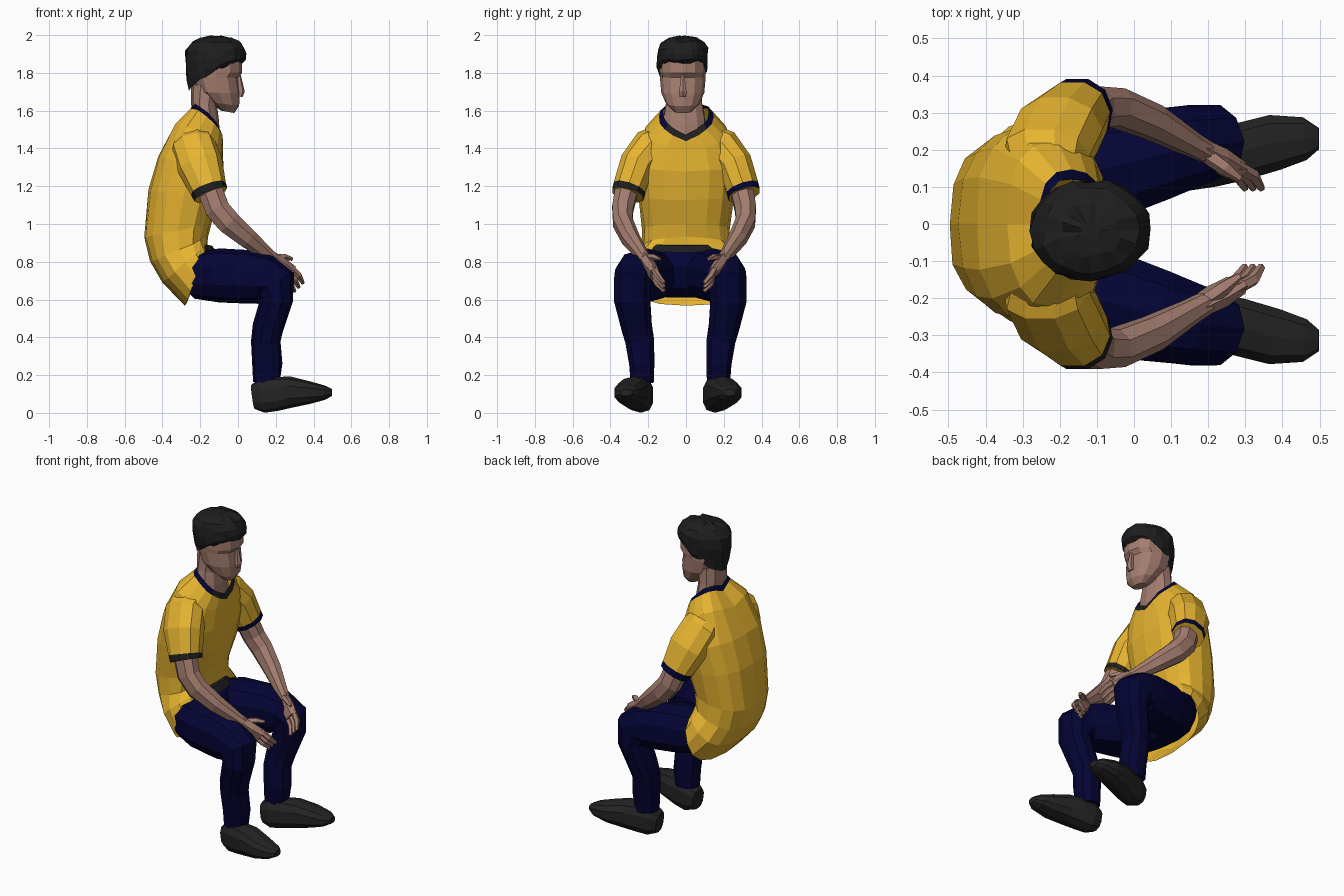
import bpy, bmesh, math, random
from mathutils import Vector

random.seed(4)


def material(name, rgb):
    m = bpy.data.materials.new(name)
    m.diffuse_color = (*rgb, 1)
    return m


YELLOW = material("yellow cloth", (0.80, 0.46, 0.030))
NAVY = material("navy cloth", (0.0012, 0.0012, 0.035))
SKIN = material("skin", (0.37, 0.205, 0.16))
HAIR = material("black hair", (0.013, 0.013, 0.013))
SHOE = material("dark shoe", (0.017, 0.017, 0.017))


def loft(name, rings, mats, band=None, cap=(True, True), jitter=0):
    """Skin rings of points; the faces of row `band` take the second material."""
    bm = bmesh.new()
    rows = [[bm.verts.new(p) for p in ring] for ring in rings]
    n = len(rows[0])
    for k in range(len(rows) - 1):
        for i in range(n):
            j = (i + 1) % n
            f = bm.faces.new((rows[k][i], rows[k][j], rows[k + 1][j], rows[k + 1][i]))
            f.material_index = 1 if k == band else 0
    if cap[0]:
        bm.faces.new(rows[0])
    if cap[1]:
        bm.faces.new(rows[-1])
    for v in bm.verts:
        v.co += Vector([random.uniform(-jitter, jitter) for _ in range(3)])
    bmesh.ops.recalc_face_normals(bm, faces=bm.faces)
    me = bpy.data.meshes.new(name)
    bm.to_mesh(me)
    bm.free()
    for m in mats:
        me.materials.append(m)
    ob = bpy.data.objects.new(name, me)
    bpy.context.collection.objects.link(ob)
    return ob


def power(v, p):
    return math.copysign(abs(v) ** p, v)


def sections(data, n=12, y=0.0, p=0.9):
    """Rings from (front x, front z, back x, back z, half width, side lift)."""
    out = []
    for fx, fz, bx, bz, w, lift in data:
        ring = []
        for i in range(n):
            a = 2 * math.pi * i / n
            c, s = power(math.cos(a), p), power(math.sin(a), p)
            ring.append(((fx + bx) / 2 + c * (fx - bx) / 2, y + w * s,
                         (fz + bz) / 2 + c * (fz - bz) / 2 + lift * abs(s)))
        out.append(ring)
    return out


def tube(data, side=1, y=0.0, n=8, p=0.9):
    """Rings across a path of (x, y, z, sideways radius, other radius)."""
    pts = [Vector((d[0], y + side * d[1], d[2])) for d in data]
    out = []
    for i, d in enumerate(data):
        t = (pts[min(i + 1, len(pts) - 1)] - pts[max(i - 1, 0)]).normalized()
        u = Vector((0, 1, 0))
        u = (u - t * u.dot(t)).normalized()
        v = t.cross(u)
        angles = [2 * math.pi * (k + 0.5) / n for k in range(n)]
        out.append([pts[i] + u * d[3] * power(math.cos(a), p)
                    + v * d[4] * power(math.sin(a), p) for a in angles])
    return out


# Shirt body, with the collar as its first band and an open hem
shirt = loft("shirt", sections([
    (-0.090, 1.475, -0.245, 1.610, 0.122, 0.050),
    (-0.078, 1.440, -0.258, 1.585, 0.146, 0.058),
    (-0.078, 1.38, -0.340, 1.51, 0.225, 0.045),
    (-0.075, 1.28, -0.425, 1.36, 0.268, 0),
    (-0.100, 1.13, -0.472, 1.18, 0.254, 0),
    (-0.140, 1.00, -0.498, 0.93, 0.230, 0),
    (-0.160, 0.93, -0.465, 0.80, 0.238, 0),
    (-0.160, 0.90, -0.400, 0.69, 0.280, 0),
    (-0.160, 0.87, -0.280, 0.565, 0.300, 0)], 16, 0, 0.8),
    [YELLOW, NAVY, HAIR], band=0, cap=(False, False), jitter=0.003)
# Dark point of the collar
for f in shirt.data.polygons:
    if f.material_index == 1 and f.center.x > -0.10:
        f.material_index = 2

# Neck
loft("neck", sections([
    (-0.095, 1.44, -0.240, 1.54, 0.120, 0),
    (-0.100, 1.54, -0.245, 1.61, 0.112, 0),
    (-0.110, 1.62, -0.250, 1.65, 0.100, 0),
    (-0.090, 1.72, -0.250, 1.74, 0.094, 0)], 10, -0.01), [SKIN])

# Head
HY = -0.017
loft("head", sections([
    (-0.020, 1.588, -0.090, 1.60, 0.045, 0),
    (0.006, 1.625, -0.150, 1.645, 0.088, 0),
    (0.010, 1.69, -0.215, 1.70, 0.114, 0),
    (0.000, 1.775, -0.245, 1.78, 0.121, 0),
    (0.022, 1.80, -0.250, 1.81, 0.122, 0),
    (0.020, 1.87, -0.250, 1.87, 0.122, 0),
    (-0.020, 1.94, -0.220, 1.94, 0.090, 0)], 12, HY), [SKIN])
loft("nose", tube([(0.002, 0, 1.79, 0.010, 0.012), (0.014, 0, 1.70, 0.022, 0.022),
                   (0.008, 0, 1.675, 0.020, 0.016)], y=HY, n=6), [SKIN])

# Hair: a rough cap that reaches lower at the nape
loft("hair", sections([
    (0.020, 1.845, -0.258, 1.70, 0.120, 0.035),
    (0.036, 1.865, -0.268, 1.76, 0.132, 0.02),
    (0.042, 1.895, -0.276, 1.85, 0.136, 0.01),
    (0.036, 1.93, -0.274, 1.92, 0.134, 0),
    (0.010, 1.963, -0.245, 1.96, 0.112, 0),
    (-0.040, 1.983, -0.195, 1.983, 0.072, 0),
    (-0.090, 1.993, -0.145, 1.993, 0.025, 0)], 20, HY, 0.95),
    [HAIR], jitter=0.008)

# Pelvis, and the belt that shows under the front hem
loft("trouser_seat", sections([
    (-0.150, 0.61, -0.270, 0.63, 0.150, 0),
    (-0.080, 0.66, -0.340, 0.68, 0.220, 0),
    (-0.060, 0.77, -0.380, 0.77, 0.235, 0),
    (-0.100, 0.84, -0.370, 0.86, 0.205, 0),
    (-0.140, 0.872, -0.340, 0.92, 0.175, 0)], 12, -0.01), [NAVY])
loft("belt", sections([
    (-0.110, 0.852, -0.340, 0.88, 0.190, 0),
    (-0.138, 0.885, -0.330, 0.92, 0.180, 0)], 12, -0.01), [HAIR])

for s, tag in ((1, "left"), (-1, "right")):
    # Sleeve with a dark cuff
    loft(tag + "_sleeve", tube([
        (-0.240, 0.10, 1.455, 0.085, 0.090),
        (-0.235, 0.185, 1.405, 0.105, 0.120),
        (-0.200, 0.255, 1.31, 0.100, 0.122),
        (-0.157, 0.300, 1.187, 0.090, 0.098),
        (-0.144, 0.309, 1.156, 0.088, 0.094)], s, n=10),
        [YELLOW, NAVY if s > 0 else HAIR], band=3)
    # Arm
    loft(tag + "_arm", tube([
        (-0.155, 0.30, 1.20, 0.066, 0.072),
        (-0.110, 0.325, 1.08, 0.060, 0.070),
        (-0.050, 0.325, 1.01, 0.055, 0.068),
        (0.050, 0.285, 0.925, 0.050, 0.056),
        (0.160, 0.222, 0.835, 0.034, 0.038),
        (0.190, 0.205, 0.81, 0.032, 0.036)], s, -0.01), [SKIN])
    # Palm, fingers and thumb
    loft(tag + "_palm", tube([
        (0.170, 0.215, 0.825, 0.030, 0.036),
        (0.225, 0.185, 0.775, 0.034, 0.050),
        (0.275, 0.155, 0.735, 0.028, 0.050)], s, -0.01, 6), [SKIN])
    for k in range(3):
        d = (k - 1) * 0.022
        loft(tag + "_finger_%d" % (k + 1), tube([
            (0.255 + d, 0.165, 0.750 + d, 0.017, 0.018),
            (0.300 + d, 0.140, 0.705 + d, 0.017, 0.017),
            (0.322 + d, 0.105, 0.665 + d, 0.010, 0.010)], s, -0.01, 5), [SKIN])
    loft(tag + "_thumb", tube([
        (0.190, 0.200, 0.82, 0.022, 0.020),
        (0.245, 0.160, 0.825, 0.020, 0.018),
        (0.285, 0.130, 0.815, 0.010, 0.010)], s, -0.01, 5), [SKIN])
    # Trouser leg, bent at the knee
    loft(tag + "_trouser_leg", tube([
        (-0.235, 0.140, 0.725, 0.115, 0.120),
        (-0.100, 0.175, 0.728, 0.150, 0.143),
        (0.060, 0.218, 0.720, 0.130, 0.142),
        (0.145, 0.240, 0.704, 0.114, 0.132),
        (0.192, 0.252, 0.680, 0.104, 0.122),
        (0.205, 0.255, 0.600, 0.100, 0.086),
        (0.158, 0.230, 0.450, 0.084, 0.082),
        (0.147, 0.215, 0.380, 0.080, 0.078),
        (0.155, 0.204, 0.260, 0.070, 0.080),
        (0.150, 0.202, 0.160, 0.064, 0.070)], s, -0.03, 10), [NAVY])
    # Shoe with a raised toe
    loft(tag + "_shoe", tube([
        (0.080, 0.190, 0.085, 0.050, 0.065),
        (0.130, 0.196, 0.092, 0.068, 0.092),
        (0.200, 0.212, 0.100, 0.074, 0.090),
        (0.280, 0.235, 0.110, 0.080, 0.083),
        (0.380, 0.262, 0.107, 0.078, 0.060),
        (0.460, 0.272, 0.107, 0.060, 0.038),
        (0.498, 0.272, 0.108, 0.030, 0.018)], s, -0.042, 10, 0.75), [SHOE])
